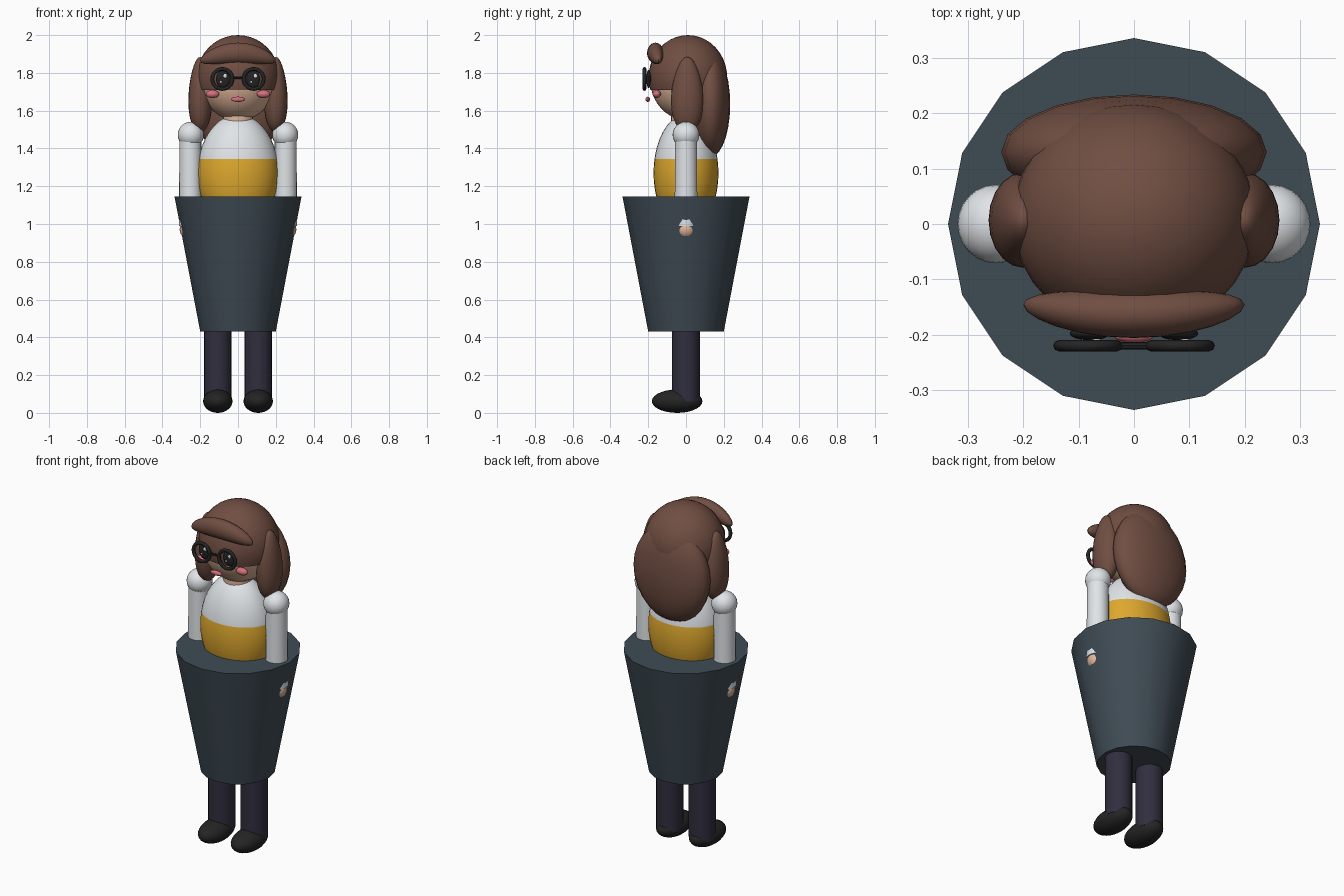
import bpy, bmesh, math
from mathutils import Matrix, Vector

if "Cube" in bpy.data.objects:
    bpy.data.objects.remove(bpy.data.objects["Cube"])


def material(name, r, g, b):
    lin = lambda c: (c / 255 / 12.92) if c < 11 else ((c / 255 + 0.055) / 1.055) ** 2.4
    m = bpy.data.materials.new(name)
    m.diffuse_color = (lin(r), lin(g), lin(b), 1)
    m.use_nodes = True
    m.node_tree.nodes["Principled BSDF"].inputs["Base Color"].default_value = m.diffuse_color
    return m


HAIR = material("hair_brown", 112, 78, 66)
SKIN = material("skin_tan", 224, 182, 154)
WHITE = material("shirt_white", 228, 232, 235)
YELLOW = material("top_yellow", 222, 168, 46)
SKIRT = material("skirt_slate", 63, 75, 84)
LEGS = material("leggings_navy", 48, 46, 62)
BLACK = material("black", 36, 36, 36)
PINK = material("cheek_pink", 214, 112, 124)


def finish(name, bm, *mats):
    me = bpy.data.meshes.new(name)
    bm.to_mesh(me)
    bm.free()
    ob = bpy.data.objects.new(name, me)
    bpy.context.collection.objects.link(ob)
    for m in mats:
        me.materials.append(m)
    bpy.ops.object.select_all(action='DESELECT')
    bpy.context.view_layer.objects.active = ob
    ob.select_set(True)
    bpy.ops.object.shade_smooth_by_angle(angle=math.radians(40))
    return ob


def ball_mesh(loc, radii, seg=24, rings=14, deform=None):
    """Ellipsoid; deform works on the unit sphere scaled by radii, before placing."""
    bm = bmesh.new()
    bmesh.ops.create_uvsphere(bm, u_segments=seg, v_segments=rings, radius=1)
    for v in bm.verts:
        v.co = Vector(v.co[i] * radii[i] for i in range(3))
        if deform:
            deform(v.co)
        v.co += Vector(loc)
    return bm


def ball(name, mat, loc, radii, seg=24, rings=14, deform=None):
    return finish(name, ball_mesh(loc, radii, seg, rings, deform), mat)


def cone(name, mat, x, z0, z1, r0, r1, seg=20):
    bm = bmesh.new()
    bmesh.ops.create_cone(bm, cap_ends=True, segments=seg, radius1=r0, radius2=r1,
                          depth=z1 - z0, matrix=Matrix.Translation((x, 0, (z0 + z1) / 2)))
    return finish(name, bm, mat)


def cut(bm, z, clear_below=False):
    bmesh.ops.bisect_plane(bm, geom=bm.verts[:] + bm.edges[:] + bm.faces[:],
                           plane_co=(0, 0, z), plane_no=(0, 0, 1), clear_inner=clear_below)


# skirt
cone("skirt", SKIRT, 0, 0.43, 1.145, 0.2, 0.336, 16)

# torso: white above, yellow below
bm = ball_mesh((0, 0, 1.27), (0.215, 0.172, 0.31), 32, 20)
cut(bm, 1.345)
for f in bm.faces:
    f.material_index = int(f.calc_center_median().z < 1.345)
finish("torso", bm, WHITE, YELLOW)
cone("neck", SKIN, 0, 1.48, 1.6, 0.08, 0.08)

# head and hair cap
ball("head", SKIN, (0, 0.01, 1.765), (0.205, 0.2, 0.217), 32, 20)
bm = ball_mesh((0, 0.01, 1.775), (0.22, 0.208, 0.225), 32, 20)
cut(bm, 1.71, True)
bmesh.ops.holes_fill(bm, edges=[e for e in bm.edges if e.is_boundary], sides=0)
finish("hair_cap", bm, HAIR)


# fringe roll, drooping towards its ends
def droop(co):
    co.z -= 1.0 * co.x ** 2
    co.y += 0.4 * co.x ** 2


ball("fringe", HAIR, (0, -0.162, 1.905), (0.2, 0.044, 0.055), 24, 14, droop)

# back hair
ball("back_hair", HAIR, (0, 0.13, 1.635), (0.24, 0.104, 0.28), 20, 14)


# side locks narrow towards the top
def taper(co):
    k = 1 - 0.9 * co.z
    co.x *= k
    co.y *= k


for side, s in (("right", 1), ("left", -1)):
    ball(f"{side}_side_lock", HAIR, (s * 0.2, 0.007, 1.685), (0.062, 0.085, 0.2), 20, 14, taper)

    # arm
    ball(f"{side}_shoulder", WHITE, (s * 0.25, 0, 1.472), (0.069, 0.071, 0.069))
    cone(f"{side}_sleeve", WHITE, s * 0.252, 0.99, 1.47, 0.0605, 0.058)
    ball(f"{side}_hand", SKIN, (s * 0.255, 0, 0.972), (0.054, 0.054, 0.054))

    # leg and shoe
    cone(f"{side}_leg", LEGS, s * 0.107, 0.06, 0.5, 0.073, 0.073)
    ball(f"{side}_shoe", BLACK, (s * 0.107, -0.047, 0.062), (0.078, 0.134, 0.062))

    # eye with two highlights
    ball(f"{side}_eye", BLACK, (s * 0.08, -0.198, 1.768), (0.036, 0.012, 0.048))
    ball(f"{side}_eye_glint", WHITE, (s * 0.08 + 0.012, -0.21, 1.784), (0.009, 0.003, 0.011), 10, 6)
    ball(f"{side}_eye_small_glint", WHITE, (s * 0.08 - 0.01, -0.21, 1.752), (0.005, 0.003, 0.006), 10, 6)

    # cheek
    ball(f"{side}_cheek", PINK, (s * 0.135, -0.155, 1.688), (0.036, 0.022, 0.021), 16, 10)

    # glasses rim
    bpy.ops.mesh.primitive_torus_add(location=(s * 0.083, -0.22, 1.768),
                                     rotation=(math.pi / 2, 0, 0), major_segments=28,
                                     minor_segments=8, major_radius=0.053, minor_radius=0.01)
    rim = bpy.context.object
    rim.name = f"{side}_glasses_rim"
    rim.data.materials.append(BLACK)
    bpy.ops.object.shade_smooth()

# glasses bridge
bm = bmesh.new()
bmesh.ops.create_cone(bm, cap_ends=True, segments=8, radius1=0.007, radius2=0.007, depth=0.065,
                      matrix=Matrix.Translation((0, -0.22, 1.775)) @ Matrix.Rotation(math.pi / 2, 4, 'Y'))
finish("glasses_bridge", bm, BLACK)

# mouth
ball("mouth", PINK, (0, -0.202, 1.66), (0.037, 0.012, 0.014), 16, 10)
